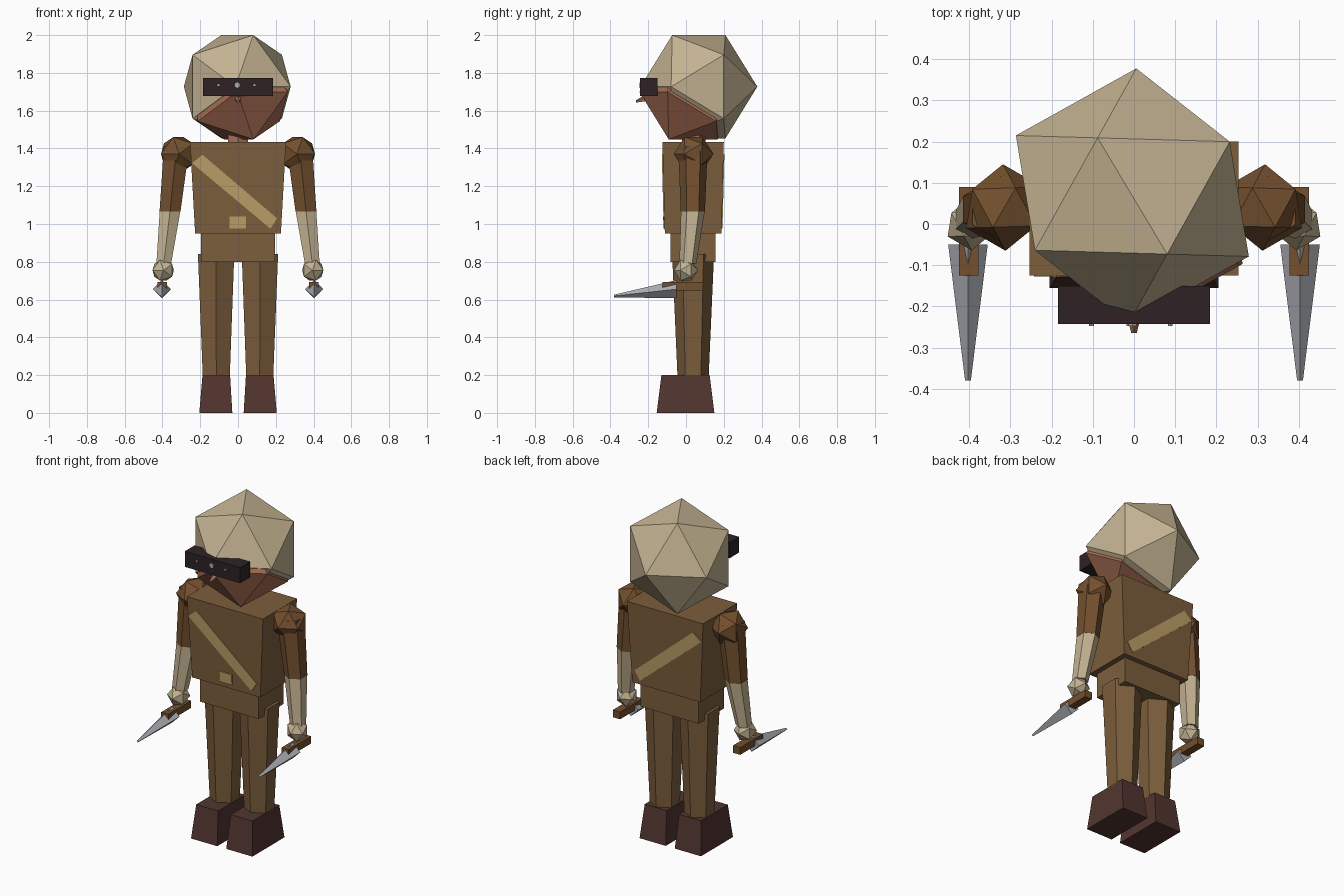
import bpy, bmesh, math
from mathutils import Vector

if "Cube" in bpy.data.objects:
    bpy.data.objects.remove(bpy.data.objects["Cube"])


def paint(name, r, g, b):
    m = bpy.data.materials.new(name)
    lin = [((c / 255 + 0.055) / 1.055) ** 2.4 for c in (r, g, b)]
    m.diffuse_color = (*lin, 1)
    m.use_nodes = True
    m.node_tree.nodes["Principled BSDF"].inputs["Base Color"].default_value = m.diffuse_color
    return m


CLOTH = paint("brown_cloth", 124, 94, 60)
SLEEVE = paint("sleeve_brown", 116, 80, 46)
LINEN = paint("linen", 196, 179, 146)
SKIN = paint("skin", 172, 113, 86)
LEATHER = paint("boot_leather", 82, 53, 47)
DARK = paint("goggle_dark", 46, 34, 37)
STEEL = paint("steel", 172, 174, 180)
STRAP = paint("strap_tan", 186, 159, 103)


def solid(name, pts, mat):
    """Flat-faced convex part spanned by its corner points."""
    bm = bmesh.new()
    for p in pts:
        bm.verts.new(p)
    bmesh.ops.convex_hull(bm, input=bm.verts[:])
    bmesh.ops.dissolve_limit(bm, angle_limit=0.005, verts=bm.verts[:], edges=bm.edges[:])
    bmesh.ops.recalc_face_normals(bm, faces=bm.faces[:])
    me = bpy.data.meshes.new(name)
    bm.to_mesh(me)
    bm.free()
    me.materials.append(mat)
    ob = bpy.data.objects.new(name, me)
    bpy.context.collection.objects.link(ob)
    return ob


def block(name, bottom, top, z0, z1, mat):
    """Tapered box; bottom and top are (x0, x1, y0, y1)."""
    pts = [(x, y, z) for b, z in ((bottom, z0), (top, z1)) for x in b[:2] for y in b[2:]]
    return solid(name, pts, mat)


def ring(c, r, n, phase=0.0, upright=False):
    """Polygon of n points, lying flat or standing in the xz plane."""
    out = []
    for i in range(n):
        a = phase + math.tau * i / n
        d = (math.cos(a), 0, math.sin(a)) if upright else (math.cos(a), math.sin(a), 0)
        out.append(Vector(c) + r * Vector(d))
    return out


def limb(name, c0, r0, c1, r1, mat, n=6, phase=math.pi / 2, upright=False):
    return solid(name, ring(c0, r0, n, phase, upright) + ring(c1, r1, n, phase, upright), mat)


def ball(name, c, r, mat, side=1, ys=1.0):
    """Icosahedron with an edge on top, turned 60 degrees about z."""
    a = r / 1.902
    u, v, w = Vector((0.5, -0.866, 0)), Vector((0.866, 0.5, 0)), Vector((0, 0, 1))
    pts = []
    for p, q in ((u, w), (w, v), (v, u)):
        for s in (-a, a):
            for t in (-a, a):
                d = s * p + 1.618 * t * q
                pts.append(Vector(c) + Vector((side * d.x, ys * d.y, d.z)))
    return solid(name, pts, mat)


# Head: cap with the face pushing out low at the front
ball("cap", (-0.004, 0.068, 1.727), 0.321, LINEN, ys=0.965)
ball("face", (0.004, 0.038, 1.699), 0.295, SKIN, ys=0.965)
limb("neck", (0, 0.04, 1.40), 0.062, (0, 0.04, 1.52), 0.062, SKIN)
limb("nose", (0, -0.19, 1.675), 0.026, (0, -0.265, 1.648), 0.007, SKIN, n=5, upright=True)

# Goggles with rivets
block("goggles", (-0.185, 0.185, -0.243, -0.15), (-0.185, 0.185, -0.243, -0.15), 1.678, 1.772, DARK)
for x, r, m in ((-0.103, 0.006, LINEN), (-0.004, 0.014, STEEL), (0.088, 0.006, LINEN)):
    limb("goggle_rivet", (x, -0.242, 1.735), r, (x, -0.247, 1.735), r, m, n=8, upright=True)

# Torso and hips
block("torso", (-0.227, 0.227, -0.112, 0.188), (-0.254, 0.254, -0.125, 0.2), 0.95, 1.435, CLOTH)
block("hips", (-0.195, 0.195, -0.082, 0.157), (-0.195, 0.195, -0.082, 0.157), 0.80, 0.96, CLOTH)

# Diagonal strap showing on chest and back, and a belt pouch
corners = ((-0.243, 1.322), (-0.188, 1.367), (0.207, 1.03), (0.172, 0.975))
strap = []
for x, z in corners:
    lean = (1.435 - z) * 0.026
    strap += [(x, -0.130 + lean, z), (x, 0.205 - lean, z)]
solid("strap", strap, STRAP)
block("pouch", (-0.044, 0.042, -0.119, -0.10), (-0.044, 0.042, -0.121, -0.10), 0.977, 1.04, STRAP)

for s, tag in ((-1, "left"), (1, "right")):
    # Legs and boots
    limb(tag + "_leg", (s * 0.115, 0.0375, 0.18), 0.082, (s * 0.116, 0.0375, 0.84), 0.111, CLOTH)
    block(tag + "_boot", (s * 0.03, s * 0.205, -0.155, 0.15), (s * 0.042, s * 0.188, -0.13, 0.125),
          0, 0.2, LEATHER)

    # Arms: shoulder, sleeve, wrapped forearm, fist
    ball(tag + "_shoulder", (s * 0.315, 0.04, 1.371), 0.105, SLEEVE, s)
    limb(tag + "_upper_arm", (s * 0.325, 0.037, 1.41), 0.078, (s * 0.36, 0.036, 1.065), 0.064, SLEEVE)
    limb(tag + "_forearm", (s * 0.36, 0.036, 1.066), 0.063, (s * 0.393, 0.01, 0.79), 0.045, LINEN)
    ball(tag + "_hand", (s * 0.396, 0.0, 0.755), 0.064, LINEN, s)

    # Dagger: grip below the fist, four-sided blade pointing forward
    grip = (s * 0.377, s * 0.425, -0.125, 0.09)
    block(tag + "_grip", grip, grip, 0.648, 0.692, SLEEVE)
    limb(tag + "_blade", (s * 0.403, -0.05, 0.655), 0.048, (s * 0.403, -0.38, 0.619), 0.007, STEEL,
         n=4, upright=True)
